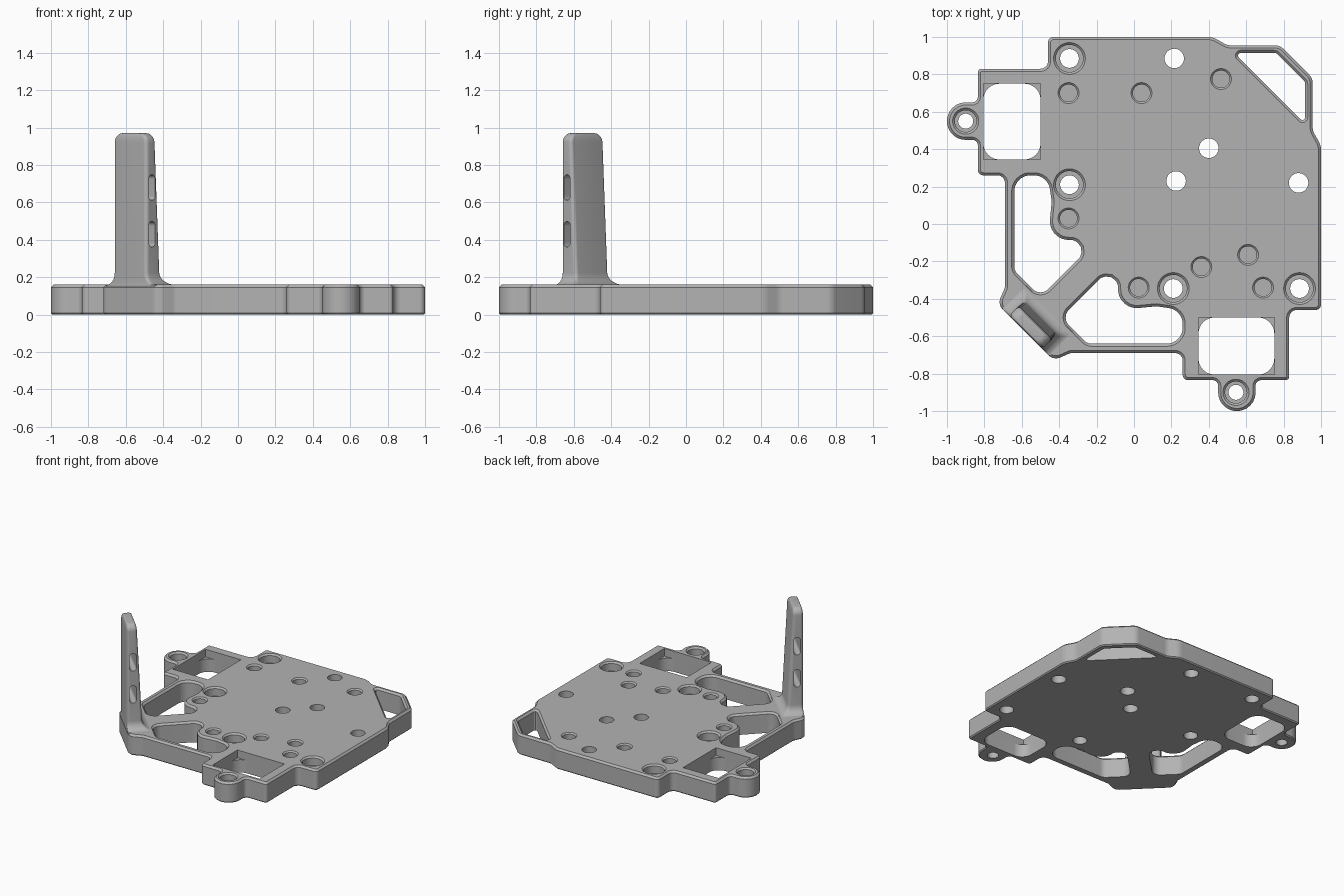
import bpy, bmesh
from math import sin, cos, pi, radians
from mathutils import Vector, Matrix

cube = bpy.data.objects.get("Cube")
if cube:
    bpy.data.objects.remove(cube)

GREY = (0.45, 0.45, 0.45, 1)
mat = bpy.data.materials.new("machined grey")
mat.use_nodes = True
mat.diffuse_color = GREY
mat.node_tree.nodes["Principled BSDF"].inputs["Base Color"].default_value = GREY

THICK = 0.16
EDGE = 0.014


def fillet(corners, steps=8):
    """Round each (x, y, radius) corner of a closed polygon."""
    pts = []
    for i, (x, y, r) in enumerate(corners):
        p = Vector((x, y))
        a = (Vector(corners[i - 1][:2]) - p).normalized()
        b = (Vector(corners[(i + 1) % len(corners)][:2]) - p).normalized()
        half = a.angle(b) / 2
        t = r * cos(half) / sin(half)
        c = p + (a + b).normalized() * r / sin(half)
        s, e = p + a * t - c, p + b * t - c
        pts += [c + s.lerp(e, k / steps).normalized() * r for k in range(steps + 1)]
    return pts


def offset(pts, d):
    """Grow a counter-clockwise loop by d."""
    out = []
    for i, p in enumerate(pts):
        a = (p - pts[i - 1]).normalized()
        b = (pts[(i + 1) % len(pts)] - p).normalized()
        n1, n2 = Vector((a.y, -a.x)), Vector((b.y, -b.x))
        out.append(p + (n1 + n2) * d / (1 + n1.dot(n2)))
    return out


def swap(corners):
    """Mirror corners across the diagonal, keeping their winding."""
    return [(c[1], c[0], *c[2:]) for c in reversed(corners)]


def circle(x, y, r, n=40):
    return [Vector((x + r * cos(2 * pi * k / n), y + r * sin(2 * pi * k / n))) for k in range(n)]


def rect(x0, y0, x1, y1, r):
    return [(x0, y0, r), (x1, y0, r), (x1, y1, r), (x0, y1, r)]


def loft(bm, sections, matrix=Matrix()):
    """Skin a stack of (loop, z) sections and cap both ends."""
    rings = [[bm.verts.new(matrix @ Vector((p[0], p[1], z))) for p in loop] for loop, z in sections]
    n = len(rings[0])
    for lo, hi in zip(rings, rings[1:]):
        for i in range(n):
            j = (i + 1) % n
            bm.faces.new((lo[i], lo[j], hi[j], hi[i]))
    bm.faces.new(rings[0][::-1])
    bm.faces.new(rings[-1])


def make(name, bm):
    mesh = bpy.data.meshes.new(name)
    bmesh.ops.recalc_face_normals(bm, faces=bm.faces)
    bm.to_mesh(mesh)
    bm.free()
    ob = bpy.data.objects.new(name, mesh)
    bpy.context.collection.objects.link(ob)
    mesh.materials.append(mat)
    return ob


def cut(ob, bm):
    """Subtract the solids in bm from ob."""
    cutter = make("cutter", bm)
    cutter.hide_render = True
    mod = ob.modifiers.new("cut", "BOOLEAN")
    mod.operation, mod.solver, mod.object = "DIFFERENCE", "EXACT", cutter
    mesh = bpy.data.meshes.new_from_object(ob.evaluated_get(bpy.context.evaluated_depsgraph_get()))
    ob.modifiers.clear()
    ob.data = mesh
    bpy.data.objects.remove(cutter)


def smooth(ob):
    bpy.ops.object.select_all(action="DESELECT")
    ob.select_set(True)
    bpy.context.view_layer.objects.active = ob
    bpy.ops.object.shade_smooth_by_angle(angle=radians(30))


# Base plate outline, half of it mirrored across the diagonal
half = [(0.78, 0.955, 0.06), (0.5, 0.955, 0.08), (0.42, 1.0, 0.1), (-0.46, 1.0, 0.03),
        (-0.46, 0.83, 0.04), (-0.835, 0.83, 0.02), (-0.835, 0.65, 0.03), (-1.0, 0.65, 0.099),
        (-1.0, 0.45, 0.099), (-0.835, 0.45, 0.03), (-0.835, 0.26, 0.03), (-0.69, 0.26, 0.04),
        (-0.69, -0.34, 0.05), (-0.73, -0.43, 0.06)]
outline = fillet(half + swap(half))
bm = bmesh.new()
loft(bm, [(offset(outline, -0.008), 0), (outline, 0.008),
          (outline, THICK - EDGE), (offset(outline, -EDGE), THICK)])
plate = make("base_plate", bm)

# Open pockets, chamfered at the top
side_pocket = [(-0.64, 0.26, 0.085), (-0.64, -0.25, 0.06), (-0.5, -0.39, 0.06),
               (-0.195, -0.085, 0.06), (-0.46, -0.085, 0.1), (-0.44, 0.12, 0.05),
               (-0.46, 0.26, 0.085)]
corner_pocket = [(0.535, 0.915, 0.015), (0.915, 0.535, 0.015), (0.915, 0.76, 0.03), (0.76, 0.915, 0.03)]
bm = bmesh.new()
for pocket in (side_pocket, swap(side_pocket), corner_pocket):
    loop = fillet(pocket)
    loft(bm, [(loop, -0.1), (loop, THICK - EDGE), (offset(loop, EDGE), THICK),
              (offset(loop, EDGE), THICK + 0.1)])

# Rounded windows through the plate
window = (-0.805, 0.345, -0.5, 0.75)
for corners in (rect(*window, 0.085), swap(rect(*window, 0.085))):
    loft(bm, [(fillet(corners), -0.1), (fillet(corners), THICK + 0.1)])


# Round holes: stepped, plain and blind
def bore(x, y, steps):
    loft(bm, [(circle(x, y, r), z) for r, z in steps])


def stepped(x, y, inner, outer):
    bore(x, y, [(inner, -0.1), (inner, 0.09), (outer - 0.012, 0.09), (outer - 0.012, THICK - 0.012),
                (outer, THICK), (outer, THICK + 0.1)])


for x, y in ((-0.345, 0.885), (-0.345, 0.21)):
    stepped(x, y, 0.05, 0.085)
    stepped(y, x, 0.05, 0.085)
for x, y in ((-0.9, 0.55), (0.545, -0.9)):
    stepped(x, y, 0.04, 0.07)
for x, y in ((0.215, 0.885), (0.88, 0.22), (0.4, 0.405), (0.225, 0.23)):
    bore(x, y, [(0.052, -0.1), (0.052, THICK + 0.1)])
for x, y in ((-0.35, 0.7), (0.04, 0.7), (0.465, 0.775), (-0.35, 0.03), (0.025, -0.34),
             (0.36, -0.23), (0.61, -0.165), (0.69, -0.34)):
    bore(x, y, [(0.046, 0.06), (0.046, THICK - 0.01), (0.056, THICK), (0.056, THICK + 0.1)])
cut(plate, bm)

# Square-cornered recess above each window
bm = bmesh.new()
for corners in (rect(*window, 0), swap(rect(*window, 0))):
    loop = [Vector(c[:2]) for c in corners]
    loft(bm, [(loop, 0.1), (loop, THICK + 0.1)])
cut(plate, bm)
smooth(plate)

# Upright post: flared foot, tapering inner face, rounded top
OUTER, WIDE, TOP = -0.819, 0.125, 0.97


def post_section(z, grow=0, shrink=0, inset=0):
    inner = -0.705 - 0.042 * (z - THICK) / (TOP - THICK) + grow - inset
    w = WIDE + grow - shrink
    return fillet(rect(-w, OUTER + inset, w, inner, 0.02), 5), z


FLARE, ROUND = 0.065, 0.05
sections = [post_section(0.12, FLARE)]
for k in range(9):
    a = k / 8 * pi / 2
    sections.append(post_section(THICK - 0.002 + FLARE * (1 - cos(a)), FLARE * (1 - sin(a))))
for k in range(9):
    a = k / 8 * pi / 2
    sections.append(post_section(TOP - ROUND * (1 - sin(a)), 0, ROUND * (1 - cos(a)), 0.01 * (1 - cos(a))))
bm = bmesh.new()
loft(bm, sections)
post = make("upright_post", bm)

# Two slots across the post
bm = bmesh.new()
for z in (0.43, 0.68):
    slot = fillet(rect(-0.068, -0.024, 0.068, 0.024, 0.023))
    place = Matrix.Translation((0, -0.775, z)) @ Matrix.Rotation(pi / 2, 4, "Y")
    loft(bm, [(slot, -0.3), (slot, 0.3)], place)
cut(post, bm)
post.rotation_euler.z = -pi / 4
smooth(post)
